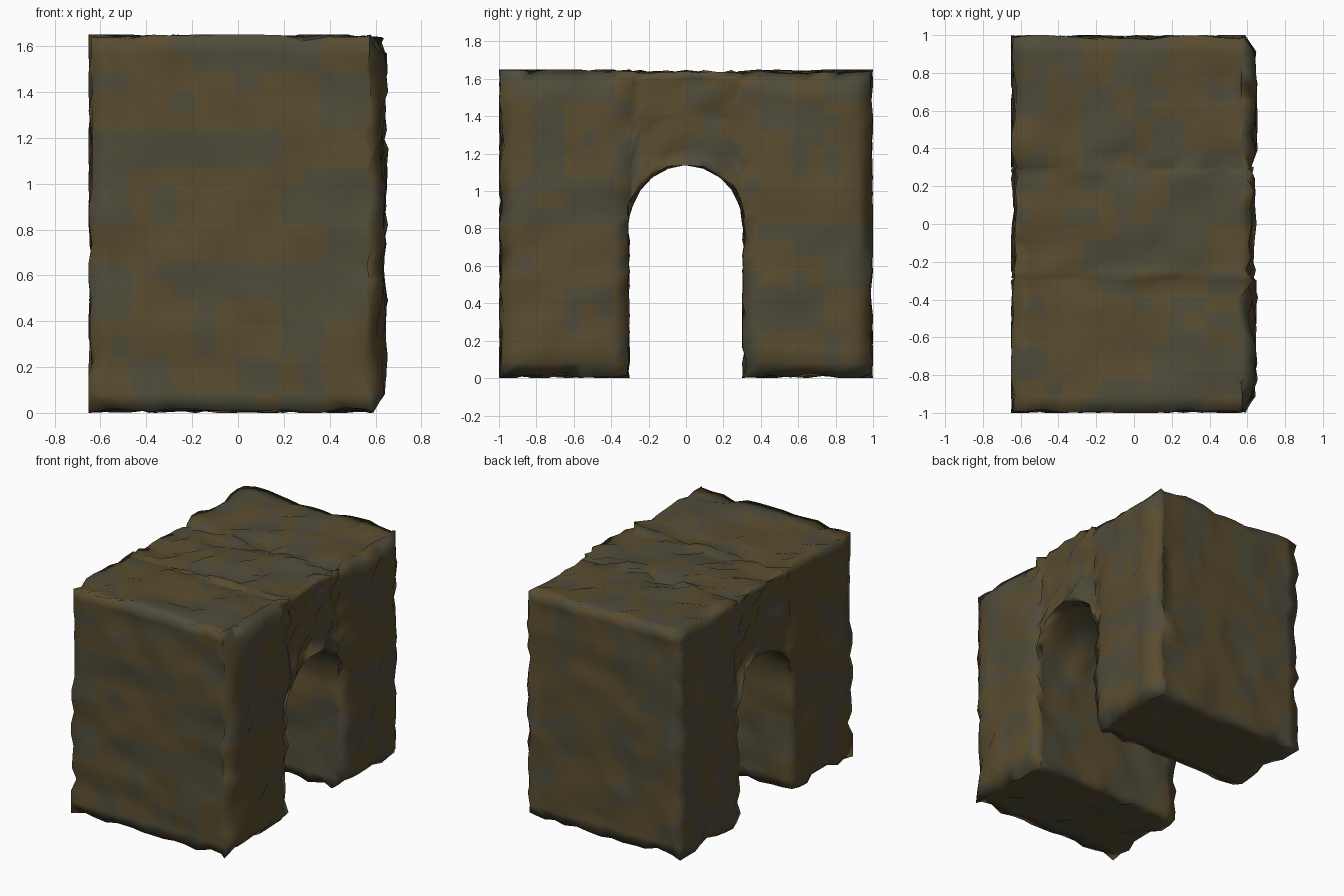
import bpy, bmesh, math, random
from mathutils import Vector, noise

if "Cube" in bpy.data.objects:
    bpy.data.objects.remove(bpy.data.objects["Cube"])

random.seed(4)
W, H, SPRING, TOP = 0.652, 1.65, 0.82, 1.135
NX, NZ, KS = 14, 20, 10          # cells across, cells up, row where the arch starts
NP, NM = 8, 10                   # cells per pier, cells across the opening

# Grid lines along y: front pier, opening, back pier
ys = [-1 + 0.7 * j / NP for j in range(NP)]
ys += [-0.3 * math.cos(math.pi * j / NM) for j in range(NM + 1)]
ys += [0.3 + 0.7 * j / NP for j in range(1, NP + 1)]
NY = len(ys) - 1


def solid(i, j, k):
    if not (0 <= i < NX and 0 <= j < NY and 0 <= k < NZ):
        return False
    return k >= KS or j < NP or j >= NP + NM


def position(i, j, k):
    y = ys[j]
    if k < KS:
        z = SPRING * k / KS
    else:
        t = (k - KS) / (NZ - KS)
        low = SPRING + (TOP - SPRING) * math.sqrt(max(0, 1 - (y / 0.3) ** 2))
        z = low + (H - low) * t
    return Vector((-W + 2 * W * i / NX, y, z))


bm = bmesh.new()
grid = {}


def vert(c):
    if c not in grid:
        grid[c] = bm.verts.new(position(*c))
    return grid[c]


# Outer skin of the arch block
for i in range(NX):
    for j in range(NY):
        for k in range(NZ):
            if not solid(i, j, k):
                continue
            for a in range(3):
                for s in (0, 1):
                    n = [i, j, k]
                    n[a] += 1 if s else -1
                    if solid(*n):
                        continue
                    b, c = (a + 1) % 3, (a + 2) % 3
                    quad = []
                    for db, dc in ((0, 0), (1, 0), (1, 1), (0, 1)):
                        q = [i, j, k]
                        q[a] += s
                        q[b] += db
                        q[c] += dc
                        quad.append(vert(tuple(q)))
                    bm.faces.new(quad if s else quad[::-1])
bm.normal_update()

# Two blocky stone tones
for f in bm.faces:
    p = f.calc_center_median()
    cell = noise.cell(p * 5 + Vector((7.3, 2.1, 5.7))) + 0.6 * noise.cell(p * 9 + Vector((1.3, 8.2, 3.1)))
    f.material_index = int(cell > 0.1)

# Weathering: push the skin inward, stronger over the arch
for (i, j, k), v in grid.items():
    p = v.co.copy()
    r = min(1, max(0, 0.4 + 0.8 * noise.noise(p * 7) + random.uniform(-0.3, 0.3)))
    over = NP <= j <= NP + NM and k >= KS
    outer = j in (0, NY) or k in (0, NZ)
    inner = j in (NP, NP + NM) and k <= KS
    v.co = p - v.normal * r * (0.05 if over else 0.04)
    # uneven stone courses: slide vertices along their face
    if 0 < i < NX:
        v.co.x += random.uniform(-0.02, 0.02)
    if over and 0 < i < NX and k == NZ:             # ridges on the top of the arch
        v.co.z -= 0.025 * random.random()
    if over and i in (0, NX) and k > KS:            # chipped faces above the opening
        v.co.x -= math.copysign(random.uniform(0, 0.045 if i else 0.02), p.x)
        v.co.z += random.uniform(-0.012, 0.012) if k < NZ else 0
    if i == NX:                                     # broken right-hand edges
        if outer and not over:
            v.co.x = random.uniform(0.56, 0.59)
        elif inner:
            v.co.x = random.uniform(0.58, 0.63)
        elif not over:
            v.co.x -= random.uniform(-0.005, 0.015)

me = bpy.data.meshes.new("stone_arch")
bm.to_mesh(me)
bm.free()
arch = bpy.data.objects.new("stone_arch", me)
bpy.context.collection.objects.link(arch)

for name, col in (("brown_stone", (0.10, 0.073, 0.029, 1)), ("grey_stone", (0.079, 0.072, 0.043, 1))):
    m = bpy.data.materials.new(name)
    m.diffuse_color = col
    m.use_nodes = True
    m.node_tree.nodes["Principled BSDF"].inputs["Base Color"].default_value = m.diffuse_color
    me.materials.append(m)

# Soft, worn shading that runs over the corners
bpy.context.view_layer.objects.active = arch
arch.select_set(True)
bpy.ops.object.shade_smooth_by_angle(angle=math.radians(120))
